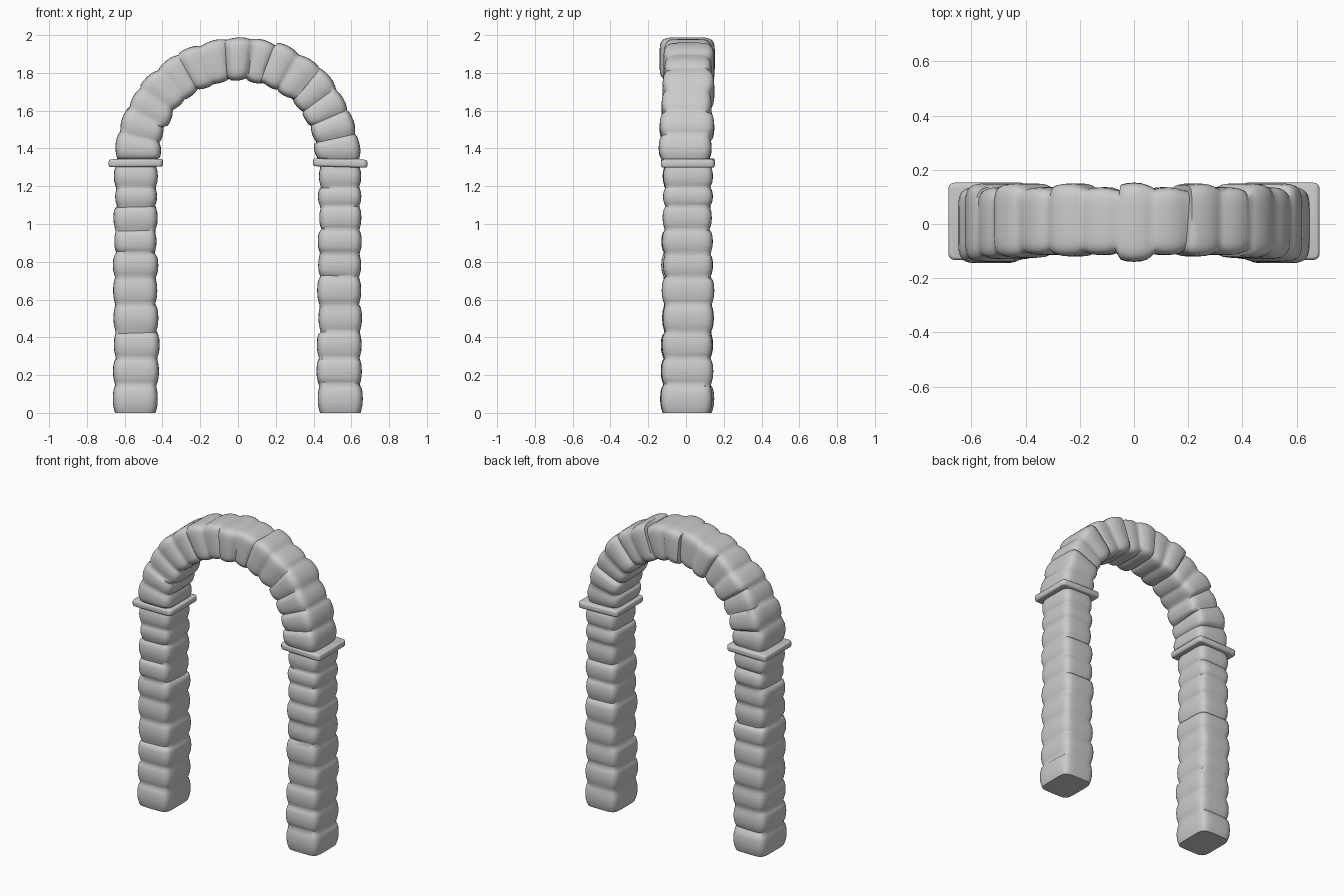
import bpy, bmesh, math, random
from mathutils import Vector

random.seed(7)
if "Cube" in bpy.data.objects:
    bpy.data.objects.remove(bpy.data.objects["Cube"], do_unlink=True)

GREY = (0.6, 0.6, 0.6, 1)
stone = bpy.data.materials.new("grey stone")
stone.use_nodes = True
stone.diffuse_color = GREY
stone.node_tree.nodes["Principled BSDF"].inputs["Base Color"].default_value = GREY

SIDES = 32
DEPTH = Vector((0, 1, 0))


def finish(bm, name, angle):
    bmesh.ops.recalc_face_normals(bm, faces=bm.faces)
    mesh = bpy.data.meshes.new(name)
    bm.to_mesh(mesh)
    bm.free()
    mesh.materials.append(stone)
    obj = bpy.data.objects.new(name, mesh)
    bpy.context.collection.objects.link(obj)
    bpy.ops.object.select_all(action="DESELECT")
    obj.select_set(True)
    bpy.context.view_layer.objects.active = obj
    bpy.ops.object.shade_smooth_by_angle(angle=math.radians(angle))
    return obj


def ring(bm, centre, across, along, half_w, half_d, lean=0.0):
    """Soft-cornered rectangle, leaning slightly along the sweep."""
    verts = []
    for i in range(SIDES):
        a = 2 * math.pi * (i + 0.5) / SIDES
        c, s = math.cos(a), math.sin(a)
        u = math.copysign(abs(c) ** 0.36, c)
        v = math.copysign(abs(s) ** 0.36, s)
        verts.append(bm.verts.new(centre + across * u * half_w + DEPTH * v * half_d
                                  + along * lean * (0.5 * u + v)))
    return verts


def skin(bm, rings):
    for low, high in zip(rings, rings[1:]):
        for i in range(SIDES):
            j = (i + 1) % SIDES
            bm.faces.new((low[i], low[j], high[j], high[i]))
    bm.faces.new(rings[0])
    bm.faces.new(rings[-1])


# Positions within one stone and how far the skin swells there
SWELL = [(0.0, 0.90), (0.12, 0.945), (0.28, 0.985), (0.5, 1.0), (0.72, 0.985), (0.88, 0.945)]


def column(name, x):
    joints = [0, 0.15, 0.29, 0.43, 0.575, 0.72, 0.845, 0.97, 1.095, 1.195, 1.31]
    bm = bmesh.new()
    rings = []
    up = Vector((0, 0, 1))
    for k, (z0, z1) in enumerate(zip(joints, joints[1:])):
        taper = 1 - 0.05 * z0
        w = 0.121 * taper + random.uniform(-0.004, 0.004)
        d = 0.140 * taper + random.uniform(-0.004, 0.004)
        shift = Vector((random.uniform(-0.005, 0.005), 0.007 + random.uniform(-0.005, 0.005), 0))
        for t, s in SWELL:
            z = z0 + t * (z1 - z0)
            lean = random.uniform(-0.008, 0.008) if t == 0 and k else 0
            rings.append(ring(bm, Vector((x, 0, z)) + shift, Vector((1, 0, 0)), up, w * s, d * s, lean))
    rings.append(ring(bm, Vector((x, 0.007, joints[-1])), Vector((1, 0, 0)), up, 0.104, 0.12))
    skin(bm, rings)
    return finish(bm, name, 60)


def cap_slab(name, x, dip):
    bm = bmesh.new()
    bmesh.ops.create_cube(bm, size=1)
    for v in bm.verts:
        v.co = Vector((x + v.co.x * 0.288, 0.01 + v.co.y * 0.285, 1.323 + v.co.z * 0.042))
    vertical = [e for e in bm.edges if abs(e.verts[0].co.z - e.verts[1].co.z) > 0.01]
    bmesh.ops.bevel(bm, geom=vertical, offset=0.022, segments=3, affect="EDGES", profile=0.5)
    rims = [e for e in bm.edges if abs(e.verts[0].co.z - e.verts[1].co.z) < 0.001]
    bmesh.ops.bevel(bm, geom=rims, offset=0.012, segments=3, affect="EDGES", profile=0.5)
    for v in bm.verts:
        v.co.z += dip * (v.co.x - x)
    return finish(bm, name, 50)


def arch(name):
    """Fifteen wedge stones, each a little shifted, joined in one skin."""
    count, centre_z, radius = 15, 1.345, 0.531
    step = math.pi / count
    bm = bmesh.new()
    rings = []
    front = [-.145, -.14, -.13, -.125, -.115, -.12, -.115, -.14]
    for k in range(count):
        m = min(k, count - 1 - k)
        back = 0.15 if k % 2 else 0.136
        if m == 7:
            back = 0.153
        d, y = (back - front[m]) / 2, (back + front[m]) / 2
        w = 0.118 + random.uniform(-0.004, 0.004)
        r = radius + random.uniform(-0.004, 0.004)
        turn = random.uniform(-0.05, 0.05)
        for t, s in SWELL[:-1] + [(0.9, 0.95)]:
            a = (k + t) * step
            out = Vector((math.cos(a), 0, math.sin(a)))
            along = Vector((-out.z, 0, out.x))
            middle = Vector((0, y, centre_z)) + out * (r + turn * (t - 0.5) * 0.25)
            lean = random.uniform(-0.01, 0.01) if t == 0 and k else 0
            rings.append(ring(bm, middle, out, along, w * s, d * s, lean))
    rings.append(ring(bm, Vector((-radius, 0, centre_z)), Vector((-1, 0, 0)),
                      Vector((0, 0, -1)), 0.108, 0.125))
    skin(bm, rings)
    return finish(bm, name, 60)


for side, x in (("left", 0.54), ("right", -0.54)):
    column(side + "_column", x)
    cap_slab(side + "_cap_slab", math.copysign(0.541, x), -0.03 if x > 0 else 0.01)
arch("stone_arch")
